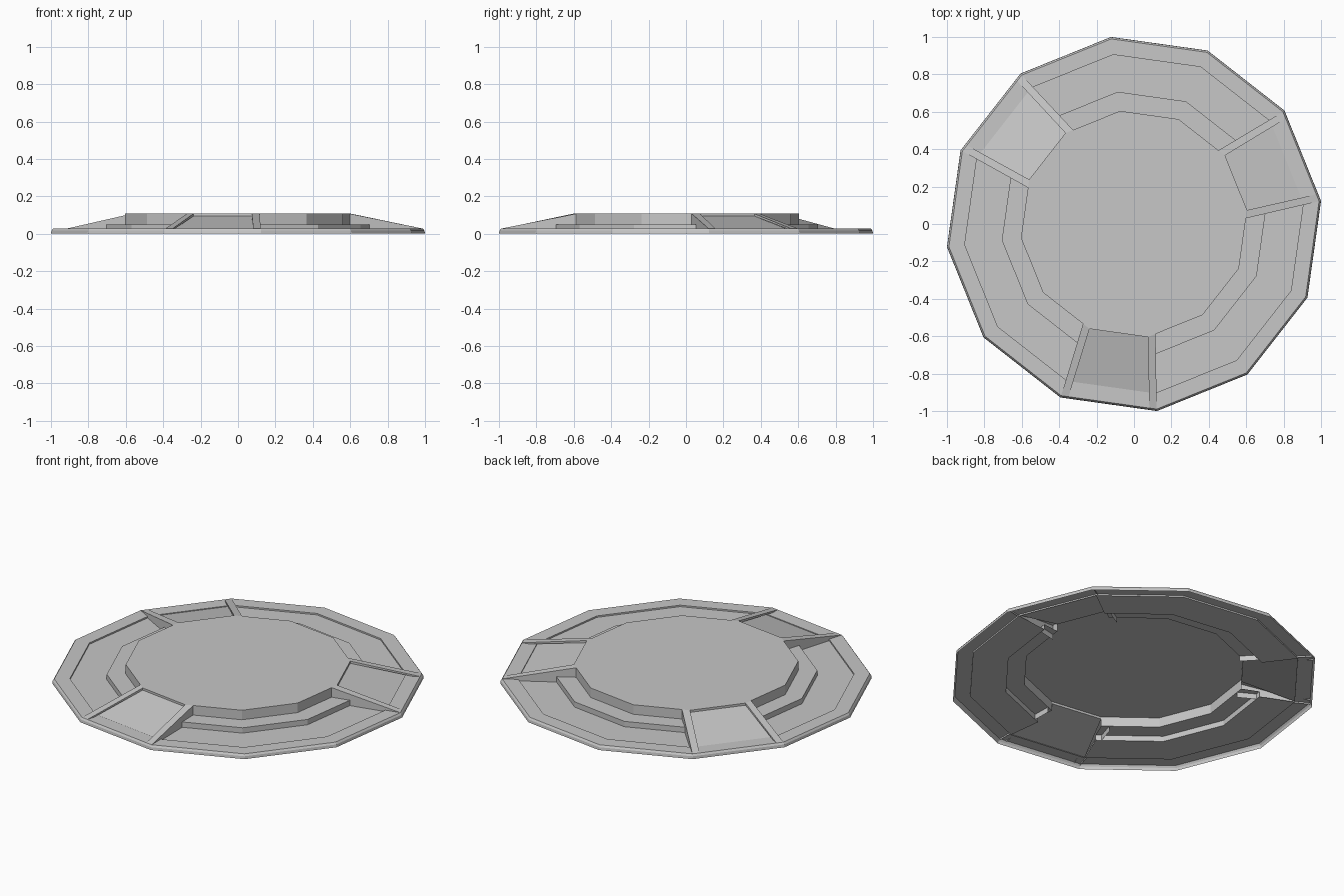
import bpy, bmesh, math
from mathutils import Vector

cube = bpy.data.objects.get("Cube")
if cube:
    bpy.data.objects.remove(cube, do_unlink=True)

SIDES = 12
START = math.radians(7)
STEP = 2 * math.pi / SIDES
RAMPS = [0, 4, 8]                                   # sectors that hold a ramp
OPEN = [i for i in range(SIDES) if i not in RAMPS]

# Heights and radii shared by the parts
RIM_Z, FLOOR_Z, STEP_Z, RAMP_Z, TOP_Z = 0.027, 0.018, 0.05, 0.094, 0.107
RIM_R, FLOOR_R, STEP_R, TOP_R = 0.997, 0.912, 0.712, 0.609

grey = bpy.data.materials.new("stone_grey")
grey.use_nodes = True
colour = (0.57, 0.57, 0.57, 1)
grey.diffuse_color = colour
grey.node_tree.nodes["Principled BSDF"].inputs["Base Color"].default_value = colour


def corner(r, i, z):
    a = START + i * STEP
    return Vector((r * math.cos(a), r * math.sin(a), z))


def make(name, polygons):
    """Join polygons into one flat-shaded object."""
    bm = bmesh.new()
    for poly in polygons:
        bm.faces.new([bm.verts.new(p) for p in poly])
    bmesh.ops.remove_doubles(bm, verts=bm.verts, dist=0.0001)
    mesh = bpy.data.meshes.new(name)
    bm.to_mesh(mesh)
    bm.free()
    mesh.materials.append(grey)
    obj = bpy.data.objects.new(name, mesh)
    bpy.context.collection.objects.link(obj)
    return obj


def sweep(profile, sectors):
    """Run a (radius, height) profile along the chosen sides."""
    return [[corner(*a[:1], i, a[1]), corner(a[0], i + 1, a[1]),
             corner(b[0], i + 1, b[1]), corner(b[0], i, b[1])]
            for i in sectors for a, b in zip(profile, profile[1:])]


# Outer rim with a slim bevelled edge
make("outer_rim", sweep([(1.0075, 0), (1.005, 0.016), (RIM_R, RIM_Z),
                         (FLOOR_R, RIM_Z), (FLOOR_R, FLOOR_Z)], range(SIDES)))

# Sunken walkway and low step, broken by the ramps
make("walkway", sweep([(FLOOR_R, FLOOR_Z), (STEP_R, FLOOR_Z)], OPEN))
make("low_step", sweep([(STEP_R, FLOOR_Z), (STEP_R, STEP_Z), (TOP_R, STEP_Z)], OPEN))

# Raised platform
make("platform", sweep([(TOP_R, STEP_Z), (TOP_R, TOP_Z)], OPEN)
     + sweep([(TOP_R, RAMP_Z), (TOP_R, TOP_Z)], RAMPS)
     + [[corner(TOP_R, i, TOP_Z) for i in range(SIDES)]])


def rail(i, side):
    """Sloping kerb at corner i; side points towards its ramp."""
    out = corner(RIM_R, i, RIM_Z)
    out_in = out + (corner(RIM_R, i + side, RIM_Z) - out).normalized() * 0.04
    top_in = corner(TOP_R, i, TOP_Z)
    top = top_in.lerp(corner(TOP_R, i - side, TOP_Z), 0.14)

    def drop(p, z):
        return Vector((p.x, p.y, z))

    faces = [[out, out_in, top_in, top],
             [out, top, drop(top, FLOOR_Z), drop(out, FLOOR_Z)],
             [out_in, drop(out_in, FLOOR_Z), drop(top_in, RAMP_Z), top_in]]
    return faces if side > 0 else [f[::-1] for f in faces]


# Three ramps, each between two kerbs
for n, i in enumerate(RAMPS, 1):
    make(f"ramp_{n}", sweep([(FLOOR_R, FLOOR_Z + 0.004), (TOP_R, RAMP_Z)], [i]))
    make(f"ramp_rail_{n}_a", rail(i, 1))
    make(f"ramp_rail_{n}_b", rail(i + 1, -1))
